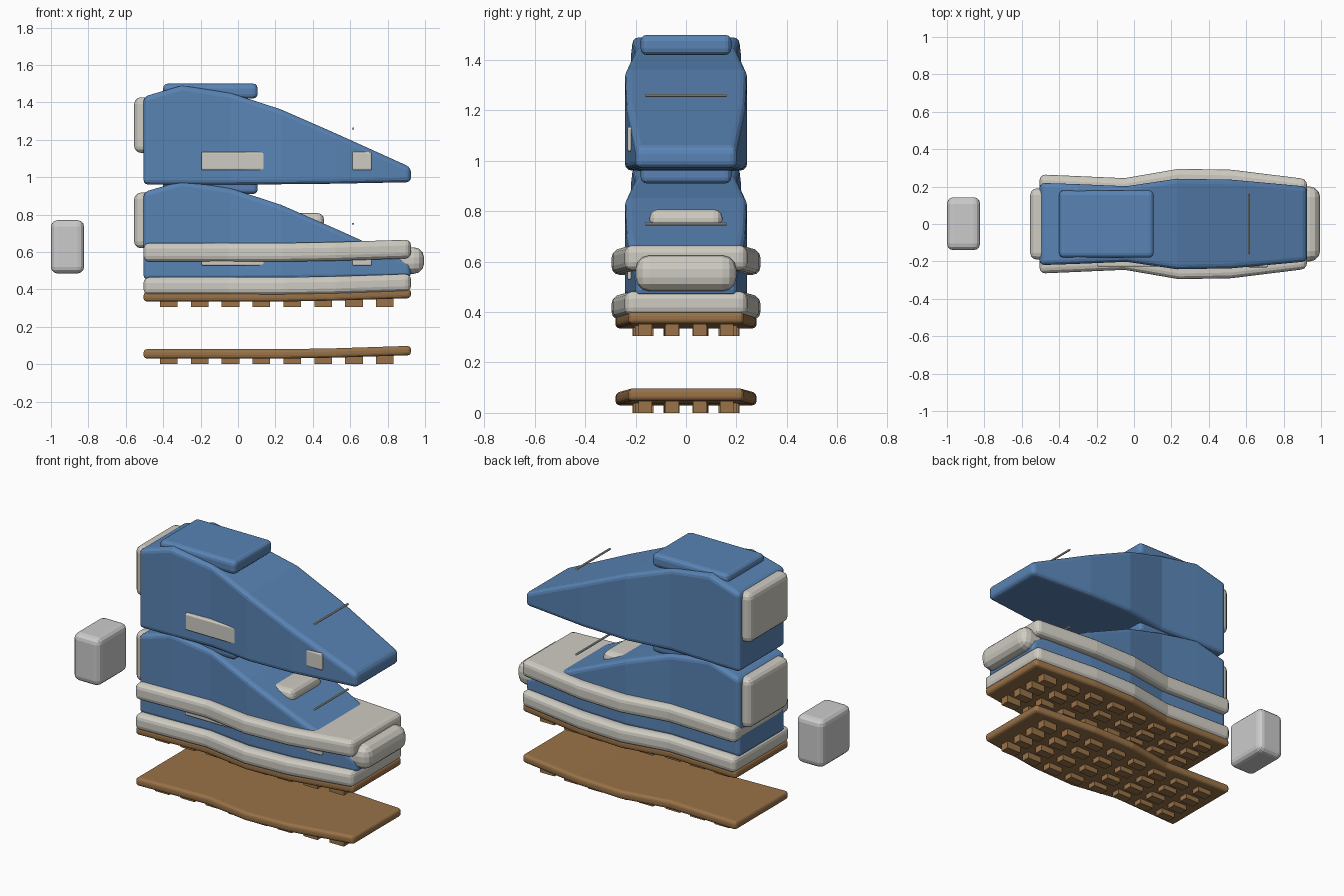
import bpy, bmesh

if "Cube" in bpy.data.objects:
    bpy.data.objects.remove(bpy.data.objects["Cube"])

def material(name, rgb):
    m = bpy.data.materials.new(name)
    m.diffuse_color = (*rgb, 1)
    m.use_nodes = True
    m.node_tree.nodes["Principled BSDF"].inputs["Base Color"].default_value = m.diffuse_color
    return m

BLUE = material("blue_fabric", (0.10, 0.23, 0.46))
CREAM = material("pale_foam", (0.62, 0.60, 0.54))
BROWN = material("brown_rubber", (0.32, 0.17, 0.065))

def finish(name, bm, mat, bevel=0, segments=3):
    bmesh.ops.recalc_face_normals(bm, faces=bm.faces)
    me = bpy.data.meshes.new(name)
    bm.to_mesh(me)
    bm.free()
    ob = bpy.data.objects.new(name, me)
    bpy.context.collection.objects.link(ob)
    if mat:
        me.materials.append(mat)
    if bevel:
        b = ob.modifiers.new("round", "BEVEL")
        b.width, b.segments = bevel, segments
        b.limit_method, b.angle_limit = "ANGLE", 0.6
    return ob

def add_box(bm, x0, x1, y0, y1, z0, z1):
    vs = bmesh.ops.create_cube(bm, size=1)["verts"]
    for v in vs:
        v.co = ((x0 + x1) / 2 + v.co.x * (x1 - x0),
                (y0 + y1) / 2 + v.co.y * (y1 - y0),
                (z0 + z1) / 2 + v.co.z * (z1 - z0))

def box(name, x, y, z, mat, bevel):
    bm = bmesh.new()
    add_box(bm, *x, *y, *z)
    return finish(name, bm, mat, bevel)

def loft(name, sections, mat, bevel, dz):
    """sections: (x, half width, bottom, top) from heel to toe"""
    bm = bmesh.new()
    rings = [[bm.verts.new((x, y, z + dz)) for y, z in
              ((-w, b), (w, b), (w, t), (-w, t))] for x, w, b, t in sections]
    for a, c in zip(rings, rings[1:]):
        for i in range(4):
            j = (i + 1) % 4
            bm.faces.new((a[i], a[j], c[j], c[i]))
    bm.faces.new(rings[0])
    bm.faces.new(rings[-1])
    return finish(name, bm, mat, bevel)

# Shared foot outline: x, half width, toe lift
OUTLINE = [(-0.505, 0.265, 0), (-0.05, 0.245, 0), (0.24, 0.295, 0),
           (0.52, 0.29, 0.005), (0.925, 0.24, 0.018)]

def half_width(x):
    for (a, wa, _), (b, wb, _) in zip(OUTLINE, OUTLINE[1:]):
        if x <= b:
            return wa + (wb - wa) * (x - a) / (b - a)

def sole(name, bottom, thick, scale, mat, bevel):
    loft(name, [(x, w * scale, l, l + thick) for x, w, l in OUTLINE], mat, bevel, bottom)

# Outsoles with rows of lugs
for label, dz in (("lower", 0), ("upper", 0.305)):
    sole(label + "_outsole", 0.03 + dz, 0.05, 0.95, BROWN, 0.018)
    bm = bmesh.new()
    for row in range(8):
        x = -0.37 + 0.165 * row
        for k in (-1, -1 / 3, 1 / 3, 1):
            y = k * half_width(x) * 0.63
            add_box(bm, x - 0.047, x + 0.047, y - 0.027, y + 0.027, dz, 0.055 + dz)
    finish(label + "_lugs", bm, BROWN)

# Midsoles
sole("lower_midsole", 0.37, 0.095, 1, CREAM, 0.03)
sole("upper_midsole", 0.548, 0.1, 1, CREAM, 0.03)

# Shoe uppers with collar, heel counter, side panels and lace
BODY = [(-0.505, 0.22, 0.96, 1.43), (-0.3, 0.213, 0.96, 1.49),
        (-0.04, 0.202, 0.96, 1.45), (0.23, 0.242, 0.962, 1.362),
        (0.52, 0.237, 0.965, 1.235), (0.925, 0.2, 0.973, 1.052)]
for label, dz in (("lower", -0.51), ("upper", 0)):
    loft(label + "_body", BODY, BLUE, 0.025, dz)
    box(label + "_collar", (-0.4, 0.105), (-0.18, 0.18), (1.42 + dz, 1.5 + dz), BLUE, 0.025)
    box(label + "_heel_counter", (-0.555, -0.44), (-0.19, 0.19), (1.13 + dz, 1.427 + dz), CREAM, 0.035)
    box(label + "_side_panel", (-0.195, 0.145), (-0.228, -0.195), (1.037 + dz, 1.135 + dz), CREAM, 0.008)
    box(label + "_toe_panel", (0.61, 0.715), (-0.232, -0.205), (1.037 + dz, 1.135 + dz), CREAM, 0.008)
    bpy.ops.mesh.primitive_cylinder_add(vertices=10, radius=0.006, depth=0.32,
                                        location=(0.615, 0, 1.26 + dz),
                                        rotation=(1.570796, 0, 0))
    lace = bpy.context.object
    lace.name = label + "_lace"
    lace.data.materials.append(CREAM)

# Tongue, toe cap and the loose block behind the heel
box("tongue", (0.16, 0.46), (-0.145, 0.145), (0.725, 0.808), CREAM, 0.035)
box("toe_cap", (0.82, 0.995), (-0.2, 0.2), (0.483, 0.625), CREAM, 0.055)
box("loose_block", (-1.0, -0.823), (-0.14, 0.143), (0.485, 0.77), None, 0.035)
